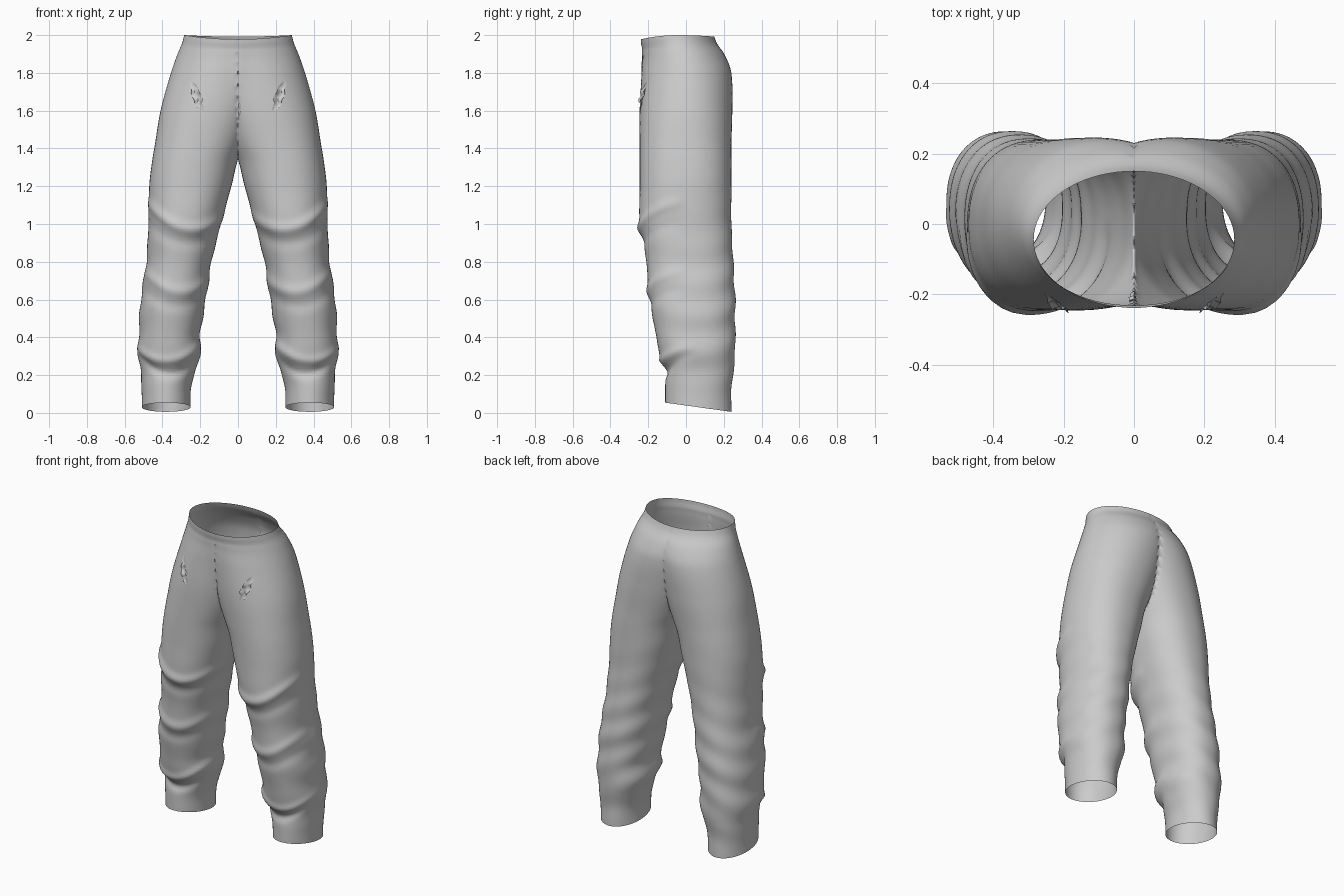
import bpy, bmesh, math
from mathutils import Vector
from mathutils.bvhtree import BVHTree

cube = bpy.data.objects.get("Cube")
if cube:
    bpy.data.objects.remove(cube)

SEGMENTS, RINGS = 72, 120

# Half-garment profile: height, inner x, outer x, front y, back y, squareness
# (a negative inner x means the half is joined to its mirror at the centre)
PROFILE = [
    (.03, .25, .51, -.11, .24, 1), (.13, .25, .51, -.11, .24, .95),
    (.22, .225, .515, -.11, .25, .9), (.31, .2, .53, -.14, .26, .9),
    (.42, .2, .525, -.16, .26, .9), (.6, .17, .515, -.195, .26, .9),
    (.8, .14, .485, -.21, .25, .9), (1, .09, .475, -.245, .24, .9),
    (1.2, .035, .47, -.245, .24, .9), (1.33, .003, .455, -.245, .24, .9),
    (1.42, -.035, .44, -.245, .24, .9), (1.6, -.12, .41, -.245, .245, .95),
    (1.8, -.2, .355, -.235, .24, 1), (1.9, -.25, .32, -.23, .205, 1),
    (1.96, -.275, .295, -.235, .165, 1), (2, -.285, .285, -.238, .15, 1),
]

# Cloth folds on the front: height, centre x, curvature, thickness, depth
FOLDS = [
    (.97, .24, 2.6, .03, .016), (.9, .26, 2.2, .035, -.008),
    (.64, .3, 3, .03, .011), (.57, .32, 2.5, .035, -.008),
    (.27, .38, 3, .025, .014), (.2, .36, 4, .025, -.012),
]


def make_material(name, value):
    mat = bpy.data.materials.new(name)
    mat.use_nodes = True
    mat.diffuse_color = (value, value, value, 1)
    mat.node_tree.nodes["Principled BSDF"].inputs["Base Color"].default_value = (value, value, value, 1)
    return mat


def section(z):
    """Smoothly interpolated profile row at height z."""
    last = len(PROFILE) - 1
    i = next((k for k in range(last) if z <= PROFILE[k + 1][0]), last - 1)
    a, b = PROFILE[i], PROFILE[i + 1]
    before, after = PROFILE[max(i - 1, 0)], PROFILE[min(i + 2, last)]
    t = (z - a[0]) / (b[0] - a[0])
    row = []
    for k in range(1, 6):
        h = b[0] - a[0]
        m0 = (b[k] - before[k]) / (b[0] - before[0]) * h
        m1 = (after[k] - a[k]) / (after[0] - a[0]) * h
        s, c = t * t, t * t * t
        row.append((2*c - 3*s + 1) * a[k] + (c - 2*s + t) * m0 + (3*s - 2*c) * b[k] + (c - s) * m1)
    return row


def bell(d, width):
    return math.exp(-(d / width) ** 2)


def surface_point(z, angle):
    inner, outer, front, back, power = section(z)
    c, s = math.cos(angle), math.sin(angle)
    x = (inner + outer) / 2 + (outer - inner) / 2 * math.copysign(abs(c) ** power, c)
    y = (front + back) / 2 + (back - front) / 2 * math.copysign(abs(s) ** power, s)
    facing = max(0, -s)
    # Folds, gentle cloth waves and the waistband seam
    push = sum(depth * bell(z - height - curve * (x - mid) ** 2, width)
               for height, mid, curve, width, depth in FOLDS) * facing ** .6
    push += .004 * math.sin(z * 34 + c * 3) * bell(z - .55, .4) * (1 - facing)
    push -= .005 * bell(z - 1.945, .012) * facing
    push += .009 * bell(x, .025) * bell(z - 1.8, .14) * facing
    x, y = x + push * c, y + push * s
    # Sloping ankle hems and dipped waist
    z -= .027 * s * max(0, 1 - z / .3)
    z -= (.022 if s < 0 else .008) * s * s * max(0, (z - 1.8) / .2)
    return Vector((max(x, 0), y, z))


def add_object(name, bm, mat):
    mesh = bpy.data.meshes.new(name)
    bm.to_mesh(mesh)
    bm.free()
    mesh.materials.append(mat)
    obj = bpy.data.objects.new(name, mesh)
    bpy.context.collection.objects.link(obj)
    bpy.ops.object.select_all(action='DESELECT')
    obj.select_set(True)
    bpy.context.view_layer.objects.active = obj
    bpy.ops.object.shade_smooth_by_angle(angle=math.radians(50))
    return obj


def mirror(obj):
    mod = obj.modifiers.new("Mirror", 'MIRROR')
    mod.merge_threshold = .0005


cloth = make_material("grey cloth", .6)

# Trousers: one lofted half, open at the centre above the crotch
bm = bmesh.new()
bottom, top = PROFILE[0][0], PROFILE[-1][0]
rings = []
for r in range(RINGS + 1):
    z = bottom + (top - bottom) * r / RINGS
    rings.append([bm.verts.new(surface_point(z, math.tau * k / SEGMENTS)) for k in range(SEGMENTS)])
for low, high in zip(rings, rings[1:]):
    for k in range(SEGMENTS):
        n = (k + 1) % SEGMENTS
        bm.faces.new((low[k], low[n], high[n], high[k]))
centre_wall = [f for f in bm.faces if all(v.co.x < 1e-5 for v in f.verts)]
bmesh.ops.delete(bm, geom=centre_wall, context='FACES')
tree = BVHTree.FromBMesh(bm)
trousers = add_object("trousers", bm, cloth)
mirror(trousers)


def front_strip(name, start, end, width, lift, ruffle):
    """Puckered strip of cloth laid on the front between two (x, z) points."""
    bm = bmesh.new()
    a, b = Vector(start), Vector(end)
    side = (b - a).orthogonal().normalized() * width
    steps, across = 16, 4
    rows = []
    for i in range(steps + 1):
        t = i / steps
        row = []
        for j in range(across + 1):
            u = j / across * 2 - 1
            p = a.lerp(b, t) + side * u * (.25 + .75 * math.sin(math.pi * t))
            p.x += ruffle * math.sin(t * 19)
            hit = tree.ray_cast(Vector((max(p.x, .0005), -1, p.y)), Vector((0, 1, 0)))[0]
            y = hit.y + .002 - lift * abs(u) * math.sin(math.pi * t) * (1 + .5 * math.sin(t * 23 + u))
            row.append(bm.verts.new((p.x, y, p.y)))
        rows.append(row)
    for p, q in zip(rows, rows[1:]):
        for j in range(across):
            bm.faces.new((p[j], p[j + 1], q[j + 1], q[j]))
    bmesh.ops.recalc_face_normals(bm, faces=bm.faces)
    return add_object(name, bm, cloth)


# Slanted pocket openings on both hips and the small gap below the fly
mirror(front_strip("pocket_openings", (.245, 1.76), (.19, 1.59), .024, .014, .004))
front_strip("fly_opening", (0, 1.66), (0, 1.54), .015, .01, 0)
